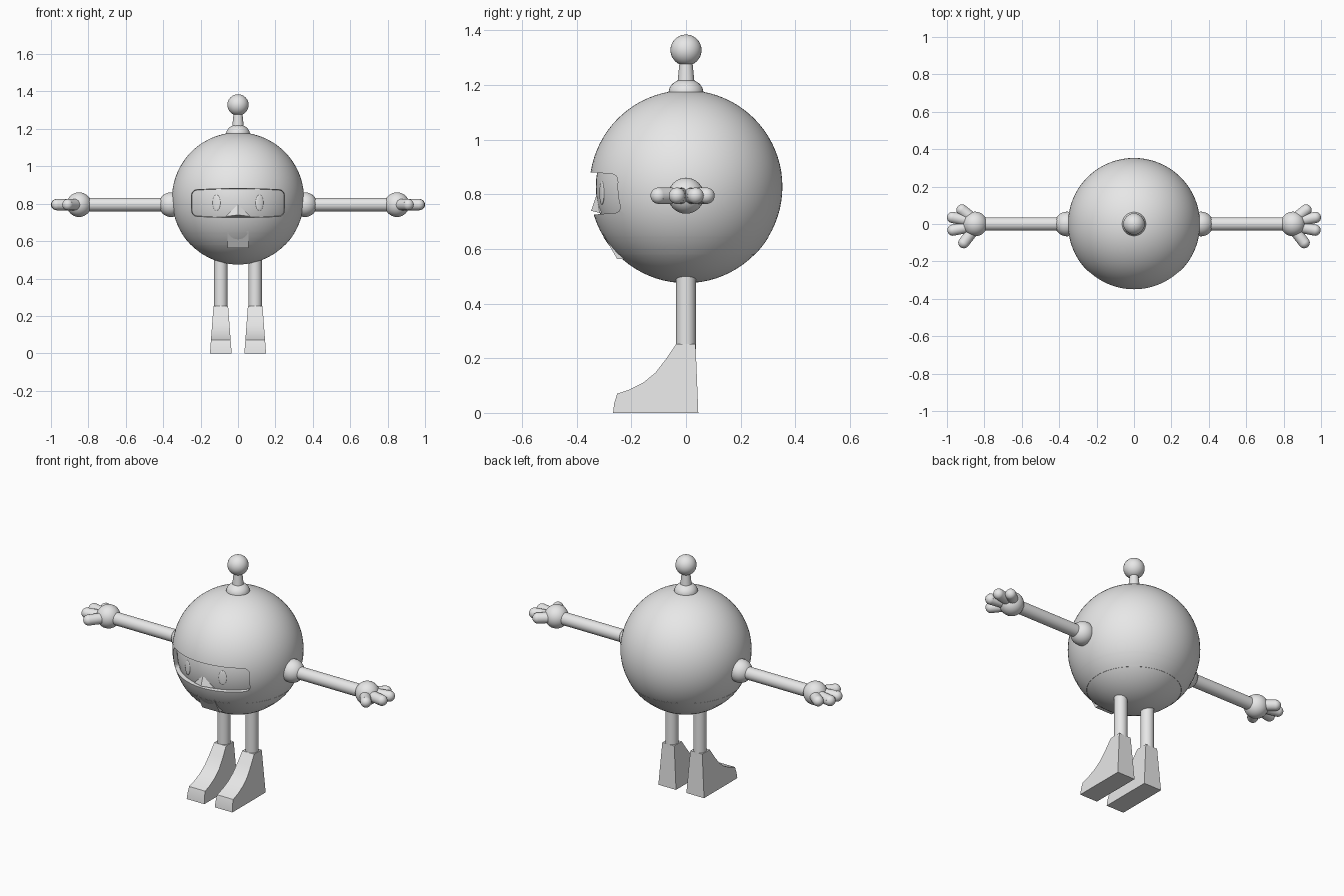
import bpy, bmesh, math
from mathutils import Vector, Matrix

if "Cube" in bpy.data.objects:
    bpy.data.objects.remove(bpy.data.objects["Cube"], do_unlink=True)

grey = bpy.data.materials.new("light grey")
grey.use_nodes = True
grey.diffuse_color = (0.8, 0.8, 0.8, 1)
grey.node_tree.nodes["Principled BSDF"].inputs["Base Color"].default_value = (0.8, 0.8, 0.8, 1)

CENTRE = Vector((0, 0, 0.828))
R = 0.353
ARM_Z = 0.795


def finish(name, bm, smooth=True, angle=40):
    bmesh.ops.recalc_face_normals(bm, faces=bm.faces)
    mesh = bpy.data.meshes.new(name)
    bm.to_mesh(mesh)
    bm.free()
    mesh.materials.append(grey)
    obj = bpy.data.objects.new(name, mesh)
    bpy.context.collection.objects.link(obj)
    if smooth:
        bpy.ops.object.select_all(action="DESELECT")
        obj.select_set(True)
        bpy.context.view_layer.objects.active = obj
        bpy.ops.object.shade_smooth_by_angle(angle=math.radians(angle))
    return obj


def ball(name, loc, r, scale=(1, 1, 1), turn=0, seg=32):
    bm = bmesh.new()
    m = Matrix.Translation(loc) @ Matrix.Rotation(turn, 4, "Z") @ Matrix.Diagonal((*scale, 1))
    bmesh.ops.create_uvsphere(bm, u_segments=seg, v_segments=seg // 2, radius=r, matrix=m)
    return finish(name, bm)


def rod(name, a, b, r1, r2=None, round_tip=False):
    a, b = Vector(a), Vector(b)
    bm = bmesh.new()
    m = Matrix.Translation((a + b) / 2) @ (b - a).to_track_quat("Z", "Y").to_matrix().to_4x4()
    bmesh.ops.create_cone(bm, cap_ends=True, segments=24, radius1=r1, radius2=r2 or r1,
                          depth=(b - a).length, matrix=m)
    if round_tip:
        bmesh.ops.create_uvsphere(bm, u_segments=24, v_segments=12, radius=r1,
                                  matrix=Matrix.Translation(b))
    return finish(name, bm)


def loft(bm, rings):
    """Join closed rings of points, capping both ends."""
    vs = [[bm.verts.new(p) for p in ring] for ring in rings]
    n = len(vs[0])
    for a, b in zip(vs, vs[1:]):
        for i in range(n):
            bm.faces.new((a[i], a[(i + 1) % n], b[(i + 1) % n], b[i]))
    bm.faces.new(vs[0])
    bm.faces.new(vs[-1][::-1])


def rounded_rect(hw, hh, r, y, zc):
    pts = []
    for q, (sx, sz) in enumerate(((1, 1), (-1, 1), (-1, -1), (1, -1))):
        for k in range(6):
            t = math.radians(90 * q + 18 * k)
            pts.append((sx * (hw - r) + r * math.cos(t), y, zc + sz * (hh - r) + r * math.sin(t)))
    return pts


# Round body with a tapered visor opening
body = ball("body", CENTRE, R, seg=80)
bm = bmesh.new()
loft(bm, [rounded_rect(0.27, 0.09, 0.035, -0.5, 0.803), rounded_rect(0.24, 0.062, 0.025, -0.15, 0.803)])
cutter = finish("visor_cutter", bm, smooth=False)
cutter.hide_render = True
cut = body.modifiers.new("visor", "BOOLEAN")
cut.operation, cut.object, cut.solver = "DIFFERENCE", cutter, "EXACT"
bpy.context.view_layer.objects.active = body
bpy.ops.object.modifier_apply(modifier=cut.name)
bpy.data.objects.remove(cutter, do_unlink=True)

# Recessed face, eyes and beak
ball("face", CENTRE, R - 0.023, seg=64)
for side, sx in (("left", 1), ("right", -1)):
    d = Vector((sx * 0.115, -0.308, 0.805))
    ball(side + "_eye", d, 1, (0.022, 0.005, 0.043), sx * math.atan2(0.115, 0.308), 24)

bm = bmesh.new()
loft(bm, [[(-0.065, -0.3, 0.732), (0.065, -0.3, 0.732), (0, -0.3, 0.797)],
          [(-0.065, -0.316, 0.732), (0.065, -0.316, 0.732), (0, -0.328, 0.797)]])
bmesh.ops.poke(bm, faces=[min(bm.faces, key=lambda f: f.calc_center_median().y)])
tip = min(bm.verts, key=lambda v: len(v.link_edges) * 10 + abs(v.co.z - 0.753))
tip.co = Vector((0, -0.347, 0.74))
finish("beak", bm, smooth=False)

# Belt lathed close to the body surface
bm = bmesh.new()
SEG, rows = 80, []
for k in range(6):
    z = 0.58 + 0.013 * k
    r = math.sqrt((R + 0.001) ** 2 - (z - CENTRE.z) ** 2)
    rows.append([(r * math.cos(math.tau * i / SEG), r * math.sin(math.tau * i / SEG), z)
                 for i in range(SEG)])
loft(bm, rows)
finish("belt", bm)

# Buckle tilted to follow the body
bm = bmesh.new()
loft(bm, [[(x, y, z) for x in (-0.057, 0.057)
           for y, z in (((-0.304, 0.655), (-0.252, 0.563)) if x < 0 else ((-0.252, 0.563), (-0.304, 0.655)))],
          [(x, y, z) for x in (-0.057, 0.057)
           for y, z in (((-0.26, 0.655), (-0.2, 0.563)) if x < 0 else ((-0.2, 0.563), (-0.26, 0.655)))]])
finish("belt_buckle", bm, smooth=False)

# Antenna
ball("antenna_base", (0, 0, 1.172), 0.064, (1, 1, 0.8))
rod("antenna_stem", (0, 0, 1.2), (0, 0, 1.29), 0.032, 0.023)
ball("antenna_ball", (0, 0, 1.328), 0.057)

# Boot outline in y, z
BOOT = [(0.035, 0.252), (0.045, 0), (-0.267, 0), (-0.263, 0.035), (-0.252, 0.07), (-0.205, 0.086),
        (-0.155, 0.112), (-0.112, 0.147), (-0.075, 0.195), (-0.036, 0.252)]
# Finger tips as x, y
FINGERS = ((0.91, -0.1), (0.968, -0.033), (0.97, 0.035), (0.92, 0.075))

for side, sx in (("left", 1), ("right", -1)):
    # Arms and hands
    ball(side + "_shoulder", (sx * 0.358, 0, ARM_Z), 0.066)
    rod(side + "_arm", (sx * 0.36, 0, ARM_Z), (sx * 0.84, 0, ARM_Z), 0.036)
    ball(side + "_hand", (sx * 0.85, 0, ARM_Z), 0.066)
    for i, (x, y) in enumerate(FINGERS):
        rod(f"{side}_finger_{i + 1}", (sx * 0.86, y * 0.35, ARM_Z), (sx * x, y, ARM_Z), 0.03,
            round_tip=True)
    # Legs and boots
    lx = sx * 0.092
    rod(side + "_leg", (lx, 0, 0.22), (lx, 0, 0.52), 0.036)
    bm = bmesh.new()
    loft(bm, [[(lx + s * (0.058 - 0.075 * z), y, z) for y, z in BOOT] for s in (-1, 1)])
    finish(side + "_boot", bm)
